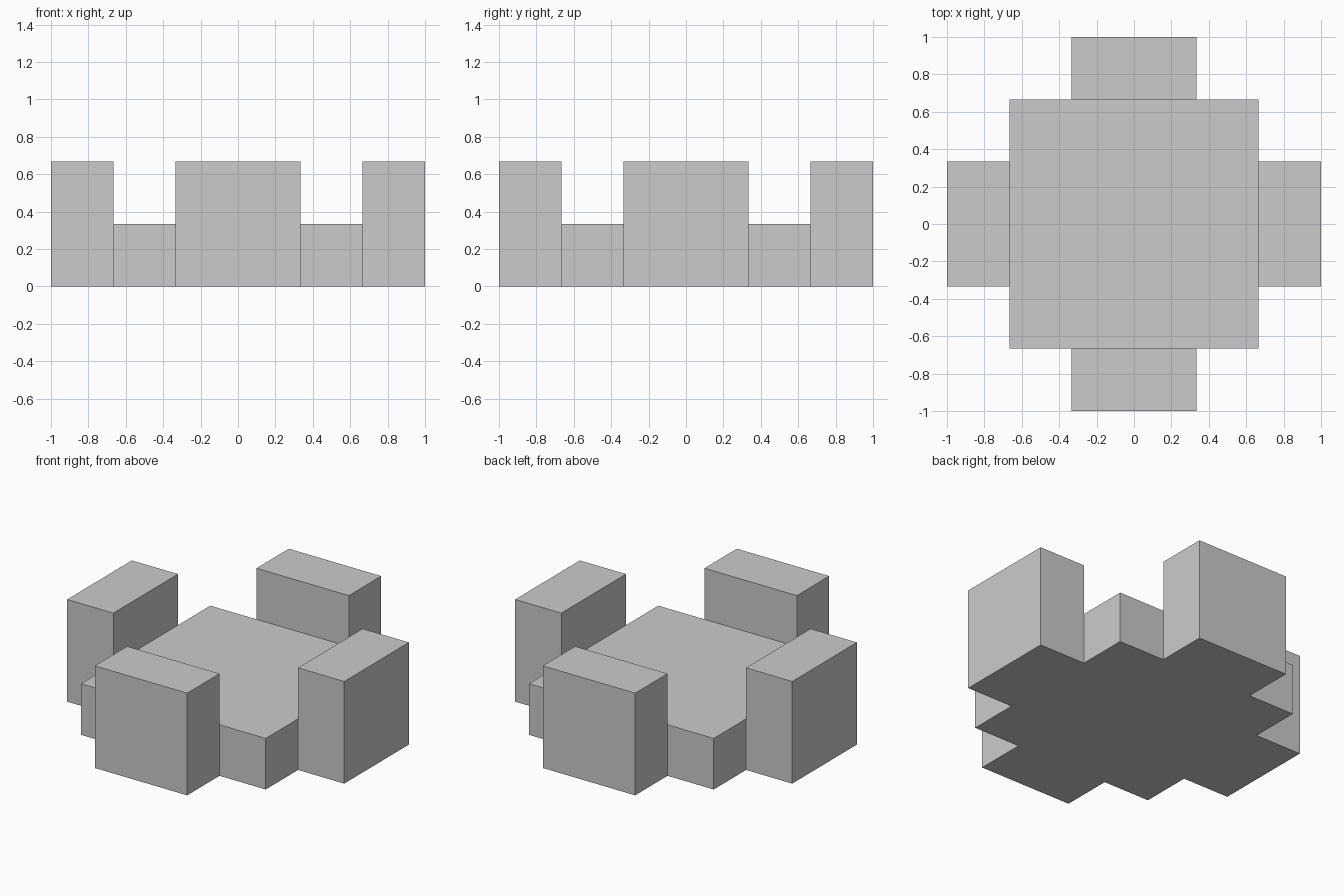
import bpy
import bmesh
from mathutils import Matrix, Vector

if "Cube" in bpy.data.objects:
    bpy.data.objects.remove(bpy.data.objects["Cube"])

U = 1 / 3  # module: every dimension is a multiple of this


def box(name, size, centre_xy):
    """Box standing on z = 0."""
    bm = bmesh.new()
    bmesh.ops.create_cube(bm, size=1)
    bmesh.ops.scale(bm, vec=Vector(size), verts=bm.verts)
    bmesh.ops.translate(bm, vec=(*centre_xy, size[2] / 2), verts=bm.verts)
    mesh = bpy.data.meshes.new(name)
    bm.to_mesh(mesh)
    bm.free()
    obj = bpy.data.objects.new(name, mesh)
    bpy.context.collection.objects.link(obj)
    return obj


# Low square slab in the middle
box("base_slab", (4 * U, 4 * U, U), (0, 0))

# Tall block against the middle of each side
for side, dx, dy in (("front", 0, -1), ("right", 1, 0), ("back", 0, 1), ("left", -1, 0)):
    size = (U, 2 * U, 2 * U) if dx else (2 * U, U, 2 * U)
    box(side + "_block", size, (dx * 2.5 * U, dy * 2.5 * U))
